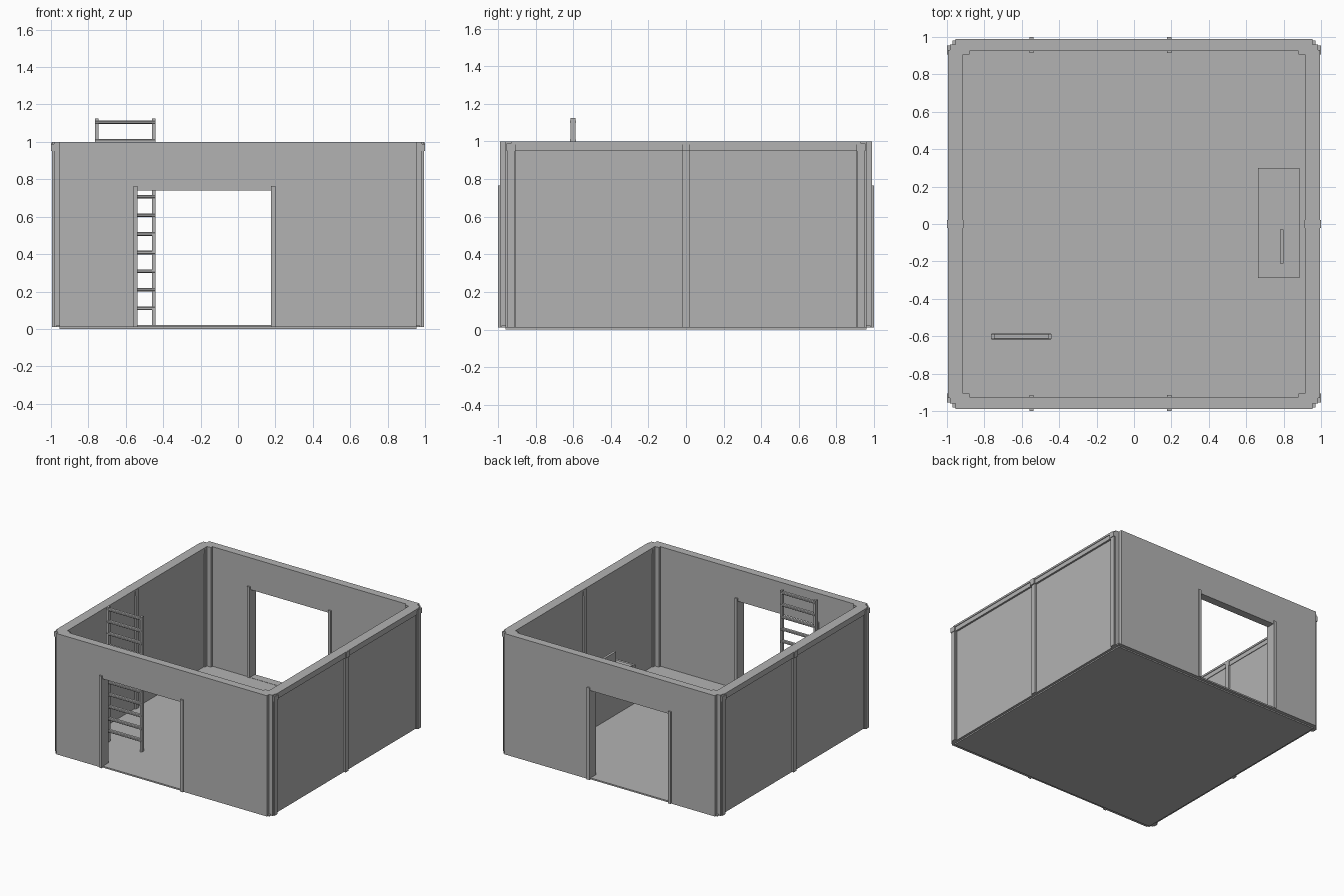
import bpy
import bmesh
from mathutils import Vector

cube = bpy.data.objects.get("Cube")
if cube:
    bpy.data.objects.remove(cube, do_unlink=True)

grey = bpy.data.materials.new("plain grey")
grey.use_nodes = True
grey.diffuse_color = (0.45, 0.45, 0.45, 1)
grey.node_tree.nodes["Principled BSDF"].inputs["Base Color"].default_value = (0.45, 0.45, 0.45, 1)


def finish(name, bm):
    bmesh.ops.recalc_face_normals(bm, faces=bm.faces)
    mesh = bpy.data.meshes.new(name)
    bm.to_mesh(mesh)
    bm.free()
    mesh.materials.append(grey)
    obj = bpy.data.objects.new(name, mesh)
    bpy.context.collection.objects.link(obj)
    return obj


def box(name, x, y, z):
    """Box from (low, high) ranges on each axis."""
    bm = bmesh.new()
    bmesh.ops.create_cube(bm, size=1)
    for v in bm.verts:
        v.co = Vector([r[0] if c < 0 else r[1] for c, r in zip(v.co, (x, y, z))])
    return finish(name, bm)


def span(sign, a, b):
    return tuple(sorted((sign * a, sign * b)))


def prism(name, outline, axis, low, high):
    """Extrude a 2D outline along x or y."""
    bm = bmesh.new()
    place = (lambda p: (low, p[0], p[1])) if axis == "x" else (lambda p: (p[0], low, p[1]))
    face = bm.faces.new([bm.verts.new(place(p)) for p in outline])
    out = bmesh.ops.extrude_face_region(bm, geom=[face])
    step = Vector((high - low, 0, 0)) if axis == "x" else Vector((0, high - low, 0))
    bmesh.ops.translate(bm, vec=step, verts=[v for v in out["geom"] if isinstance(v, bmesh.types.BMVert)])
    return finish(name, bm)


# Floor slab and raised inner floor
box("base_slab", (-0.955, 0.955), (-0.96, 0.96), (0, 0.012))
box("inner_floor", (-0.97, 0.97), (-0.98, 0.98), (0.01, 0.02))

# Front and back walls, each with a doorway
door_left, door_right, door_top = -0.54, 0.18, 0.74
wall = [(-0.955, 0.01), (door_left, 0.01), (door_left, door_top), (door_right, door_top),
        (door_right, 0.01), (0.955, 0.01), (0.955, 1), (-0.955, 1)]
for side, s in (("front", -1), ("back", 1)):
    low, high = span(s, 0.925, 0.99)
    prism(side + "_wall", wall, "y", low, high)
    box(side + "_door_sill", (door_left, door_right), span(s, 0.92, 0.985), (0.01, 0.022))
    for hand, x in (("left", (door_right - 0.004, 0.2)), ("right", (-0.56, door_left + 0.004))):
        box(f"{side}_door_jamb_{hand}", x, span(s, 0.915, 1.0), (0.01, 0.765))

# Side walls: recessed panels, rails and middle posts
for side, s in (("left", 1), ("right", -1)):
    box(side + "_panel", span(s, 0.925, 0.975), (-0.93, 0.93), (0.01, 0.96))
    box(side + "_top_rail", span(s, 0.92, 0.99), (-0.93, 0.93), (0.95, 0.99))
    box(side + "_rail_cap", span(s, 0.915, 0.995), (-0.93, 0.93), (0.985, 1))
    box(side + "_middle_post", span(s, 0.912, 0.99), (-0.02, 0.02), (0.01, 0.99))
    box(side + "_middle_cap", span(s, 0.912, 1.0), (-0.022, 0.022), (0.95, 0.998))

    # Stepped corner posts
    for end, t in (("front", -1), ("back", 1)):
        corner = f"{end}_{side}_corner"
        box(corner + "_post", span(s, 0.88, 0.985), span(t, 0.905, 0.96), (0.01, 1))
        box(corner + "_inner_post", span(s, 0.915, 0.975), span(t, 0.88, 0.93), (0.01, 1))
        box(corner + "_outer_strip", span(s, 0.95, 0.995), span(t, 0.91, 0.95), (0.01, 0.99))
        box(corner + "_cap", span(s, 0.93, 1.0), span(t, 0.905, 0.955), (0.95, 0.99))

# Ladder standing inside the front wall
for hand, x in (("left", (-0.46, -0.442)), ("right", (-0.765, -0.745))):
    box("ladder_rail_" + hand, x, (-0.615, -0.587), (0.02, 1.125))
for i in range(11):
    z = 0.11 + i * 0.0995
    r = 0.01
    octagon = [(-0.601 - 1.6 * r, z - r / 2), (-0.601 - r, z - r), (-0.601 + r, z - r),
               (-0.601 + 1.6 * r, z - r / 2), (-0.601 + 1.6 * r, z + r / 2), (-0.601 + r, z + r),
               (-0.601 - r, z + r), (-0.601 - 1.6 * r, z + r / 2)]
    prism(f"ladder_rung_{i + 1}", octagon, "x", -0.762, -0.445)

# Solid desk with a thin mat and an upright screen
box("desk", (0.662, 0.885), (-0.29, 0.3), (0.02, 0.335))
box("desk_mat", (0.664, 0.883), (-0.262, 0.092), (0.335, 0.342))
box("desk_screen", (0.78, 0.8), (-0.21, -0.03), (0.34, 0.44))
